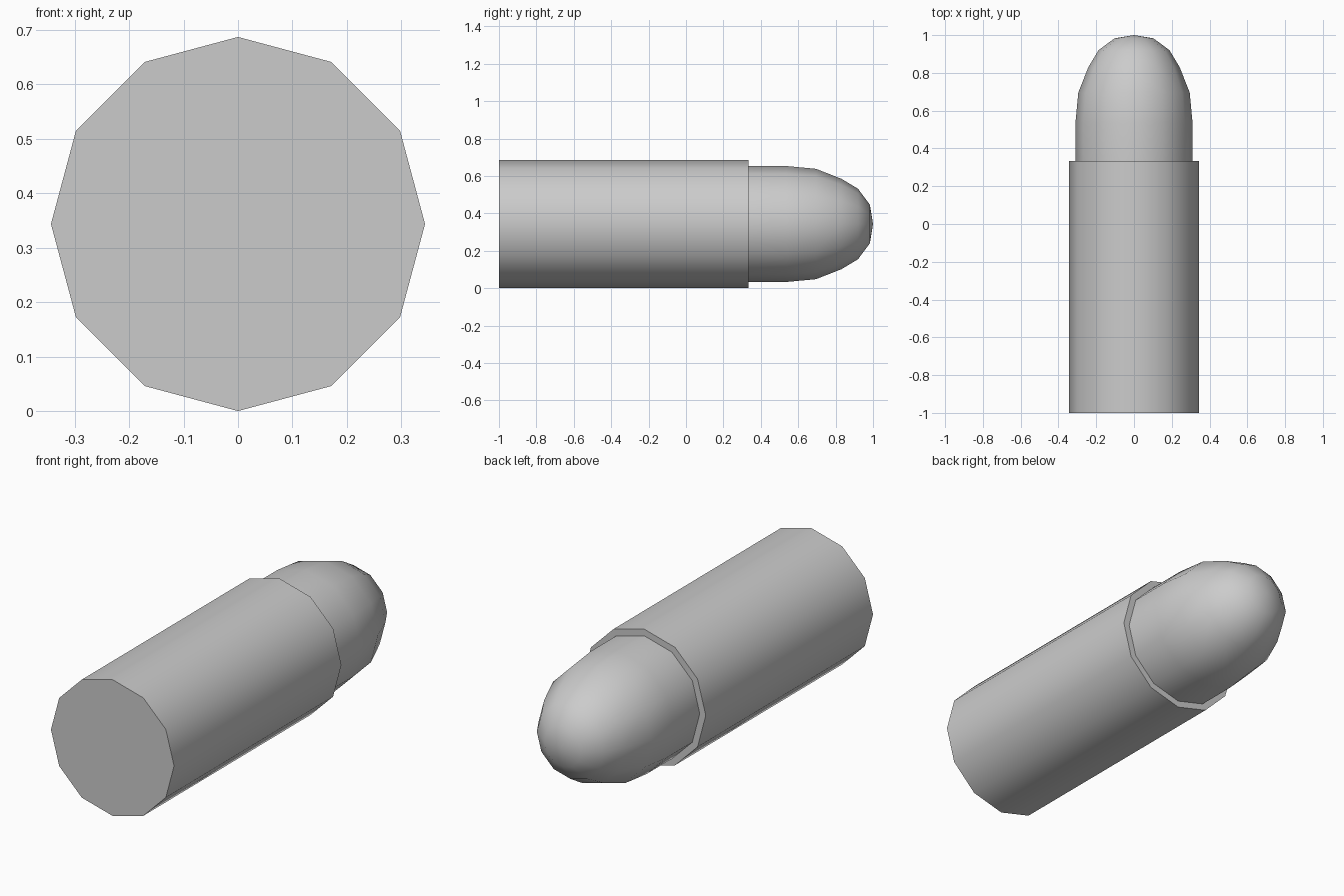
import bpy, bmesh, math

if "Cube" in bpy.data.objects:
    bpy.data.objects.remove(bpy.data.objects["Cube"])

SIDES = 12
AXIS_Z = 0.3435  # height of the long axis


def lathe(name, profile):
    """Turn (radius, y) points around the long axis; radius 0 becomes a tip."""
    bm = bmesh.new()
    rings = []
    for r, y in profile:
        count = SIDES if r > 0 else 1
        rings.append([bm.verts.new((r * math.cos(math.tau * i / SIDES), y,
                                    AXIS_Z + r * math.sin(math.tau * i / SIDES)))
                      for i in range(count)])
    if len(rings[0]) > 1 and name == "casing":
        bm.faces.new(rings[0])  # flat base
    for a, b in zip(rings, rings[1:]):
        for i in range(SIDES):
            j = (i + 1) % SIDES
            if len(b) == 1:
                bm.faces.new((a[i], b[0], a[j]))
            else:
                bm.faces.new((a[i], b[i], b[j], a[j]))
    bmesh.ops.recalc_face_normals(bm, faces=bm.faces)
    mesh = bpy.data.meshes.new(name)
    bm.to_mesh(mesh)
    bm.free()
    obj = bpy.data.objects.new(name, mesh)
    bpy.context.collection.objects.link(obj)
    bpy.ops.object.select_all(action='DESELECT')
    obj.select_set(True)
    bpy.context.view_layer.objects.active = obj
    bpy.ops.object.shade_smooth_by_angle(angle=math.radians(40))
    return obj


# Straight casing with a flat base and a narrow front lip
lathe("casing", [(0.3435, -1.0), (0.3435, 0.333), (0.31, 0.333)])

# Rounded nose seated in the casing
lathe("rounded_nose", [(0.31, 0.333), (0.31, 0.535), (0.295, 0.695), (0.242, 0.83),
                       (0.188, 0.92), (0.103, 0.983), (0.0, 1.0)])
